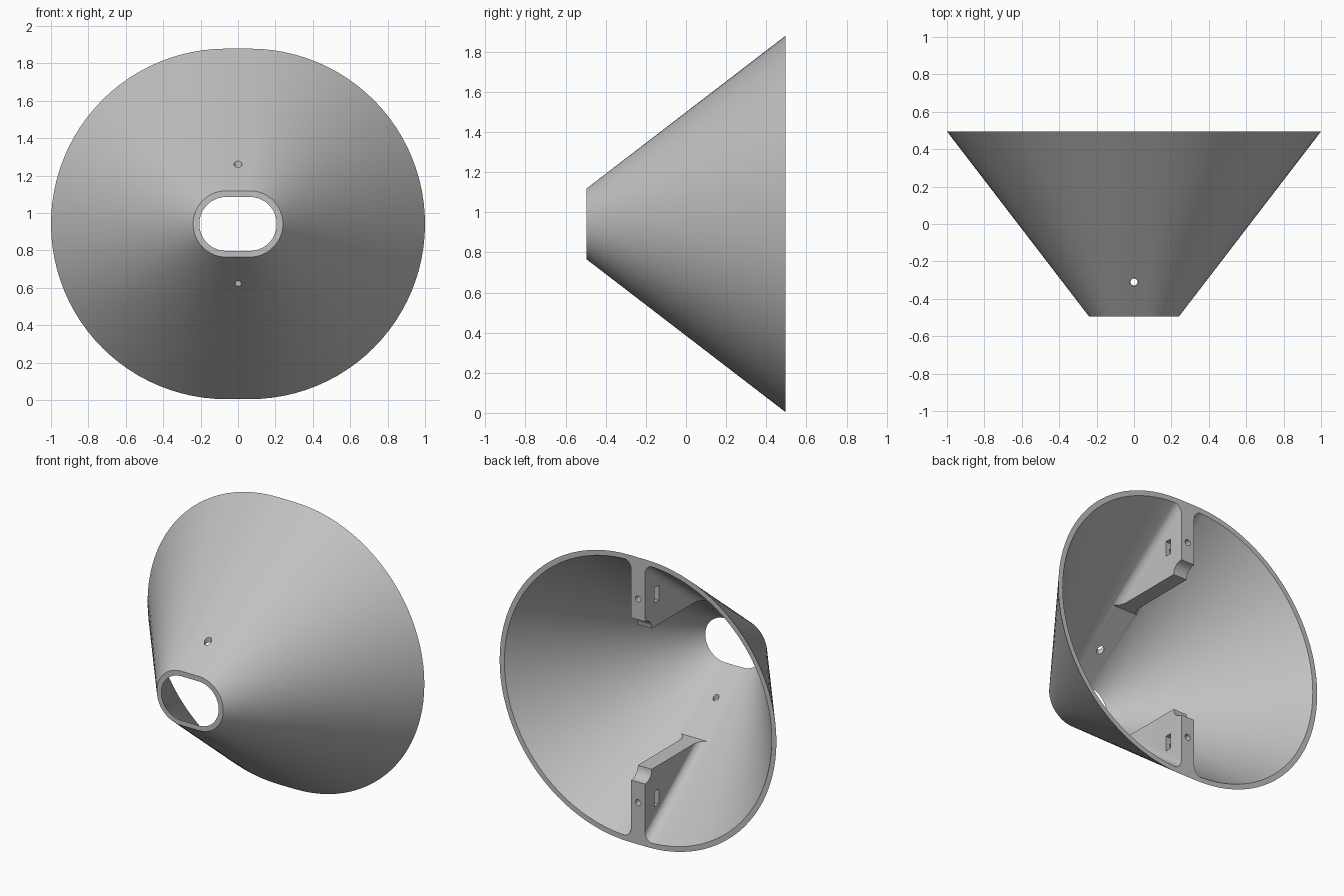
import bpy, bmesh, math
from mathutils import Matrix, Vector

cube = bpy.data.objects.get("Cube")
if cube:
    bpy.data.objects.remove(cube)

CZ = 0.942                 # height of the funnel axis
FRONT, BACK = -0.495, 0.495
FLAT = 0.063               # half length of the straight sides
R_OUT = (0.177, 0.937)     # outer corner radius, front and back
R_IN = (0.144, 0.903)      # inner corner radius, front and back
SLOPE = (R_IN[1] - R_IN[0]) / (BACK - FRONT)
RIB_END = 0.46             # distance of the ribs from the axis

grey = bpy.data.materials.new("plain grey")
grey.use_nodes = True
COLOR = (0.53, 0.53, 0.53, 1)
grey.diffuse_color = COLOR
grey.node_tree.nodes["Principled BSDF"].inputs["Base Color"].default_value = COLOR


def finish(name, bm):
    bmesh.ops.recalc_face_normals(bm, faces=bm.faces)
    mesh = bpy.data.meshes.new(name)
    bm.to_mesh(mesh)
    bm.free()
    mesh.materials.append(grey)
    obj = bpy.data.objects.new(name, mesh)
    bpy.context.collection.objects.link(obj)
    return obj


def stadium(radius, y, steps=48):
    """Rounded outline: two half circles joined by straight sides."""
    pts = []
    for side in (1, -1):
        for i in range(steps + 1):
            a = math.pi * (i / steps - 0.5)
            pts.append((side * (FLAT + radius * math.cos(a)), y,
                        CZ + side * radius * math.sin(a)))
    return pts


def box(name, size, center):
    bm = bmesh.new()
    bmesh.ops.create_cube(bm, size=1)
    bmesh.ops.scale(bm, vec=size, verts=bm.verts)
    bmesh.ops.translate(bm, vec=center, verts=bm.verts)
    return finish(name, bm)


def rod(name, radius, length, center, axis):
    bm = bmesh.new()
    bmesh.ops.create_cone(bm, cap_ends=True, segments=32, radius1=radius,
                          radius2=radius, depth=length)
    turn = Vector((0, 0, 1)).rotation_difference(Vector(axis)).to_matrix().to_4x4()
    bmesh.ops.transform(bm, matrix=Matrix.Translation(center) @ turn, verts=bm.verts)
    return finish(name, bm)


def combine(obj, other, operation):
    """Apply a boolean and remove the second object."""
    other.hide_render = True
    mod = obj.modifiers.new("cut", 'BOOLEAN')
    mod.operation, mod.object, mod.solver = operation, other, 'EXACT'
    bpy.context.view_layer.objects.active = obj
    bpy.ops.object.modifier_apply(modifier=mod.name)
    bpy.data.objects.remove(other)


# Funnel shell: four rounded loops bridged into a closed wall
bm = bmesh.new()
loops = [[bm.verts.new(p) for p in stadium(r, y)] for r, y in (
    (R_OUT[0], FRONT), (R_OUT[1], BACK), (R_IN[1], BACK), (R_IN[0], FRONT))]
for k in range(4):
    a, b = loops[k], loops[(k + 1) % 4]
    for i in range(len(a)):
        j = (i + 1) % len(a)
        bm.faces.new((a[i], a[j], b[j], b[i]))
funnel = finish("funnel_shell", bm)


def rib(name, side):
    """Web with filleted root, swept along the sloping wall."""
    half, fillet, top = 0.05, 0.06, R_IN[1] + 0.002
    right = [(half, 0.3)]
    for i in range(9):
        a = math.pi / 2 * i / 8
        right.append((half + fillet * (1 - math.cos(a)),
                      top - fillet * (1 - math.sin(a))))
    right.append((half + fillet, top + 0.015))
    section = right + [(-x, r) for x, r in reversed(right)]
    bm = bmesh.new()
    face = bm.faces.new([bm.verts.new((x, BACK, CZ + side * r)) for x, r in section])
    new = bmesh.ops.extrude_face_region(bm, geom=[face], use_keep_orig=True)["geom"]
    reach = 0.7
    bmesh.ops.translate(bm, vec=(0, -reach, -side * reach * SLOPE),
                        verts=[v for v in new if isinstance(v, bmesh.types.BMVert)])
    obj = finish(name, bm)
    z = CZ + side * 0.665
    # Flat inner end, rounded corner notch, nut slot and screw hole
    combine(obj, box("end_cutter", (1, 2, 2 * RIB_END), (0, 0, CZ)), 'DIFFERENCE')
    combine(obj, rod("notch_cutter", 0.07, 1, (0, BACK, CZ + side * RIB_END), (1, 0, 0)),
            'DIFFERENCE')
    combine(obj, box("slot_cutter", (0.5, 0.045, 0.1), (0, BACK - 0.12, z)), 'DIFFERENCE')
    combine(obj, rod("screw_cutter", 0.02, 0.4, (0, BACK, z), (0, 1, 0)), 'DIFFERENCE')
    return obj


for name, side in (("upper_rib", 1), ("lower_rib", -1)):
    combine(funnel, rib(name, side), 'UNION')

# Small vertical holes near the narrow end
for side, radius in ((1, 0.022), (-1, 0.018)):
    combine(funnel, rod("hole_cutter", radius, 0.3, (0, -0.31, CZ + side * 0.3), (0, 0, 1)),
            'DIFFERENCE')

bpy.ops.object.select_all(action='DESELECT')
funnel.select_set(True)
bpy.context.view_layer.objects.active = funnel
bpy.ops.object.shade_smooth_by_angle(angle=math.radians(25))
